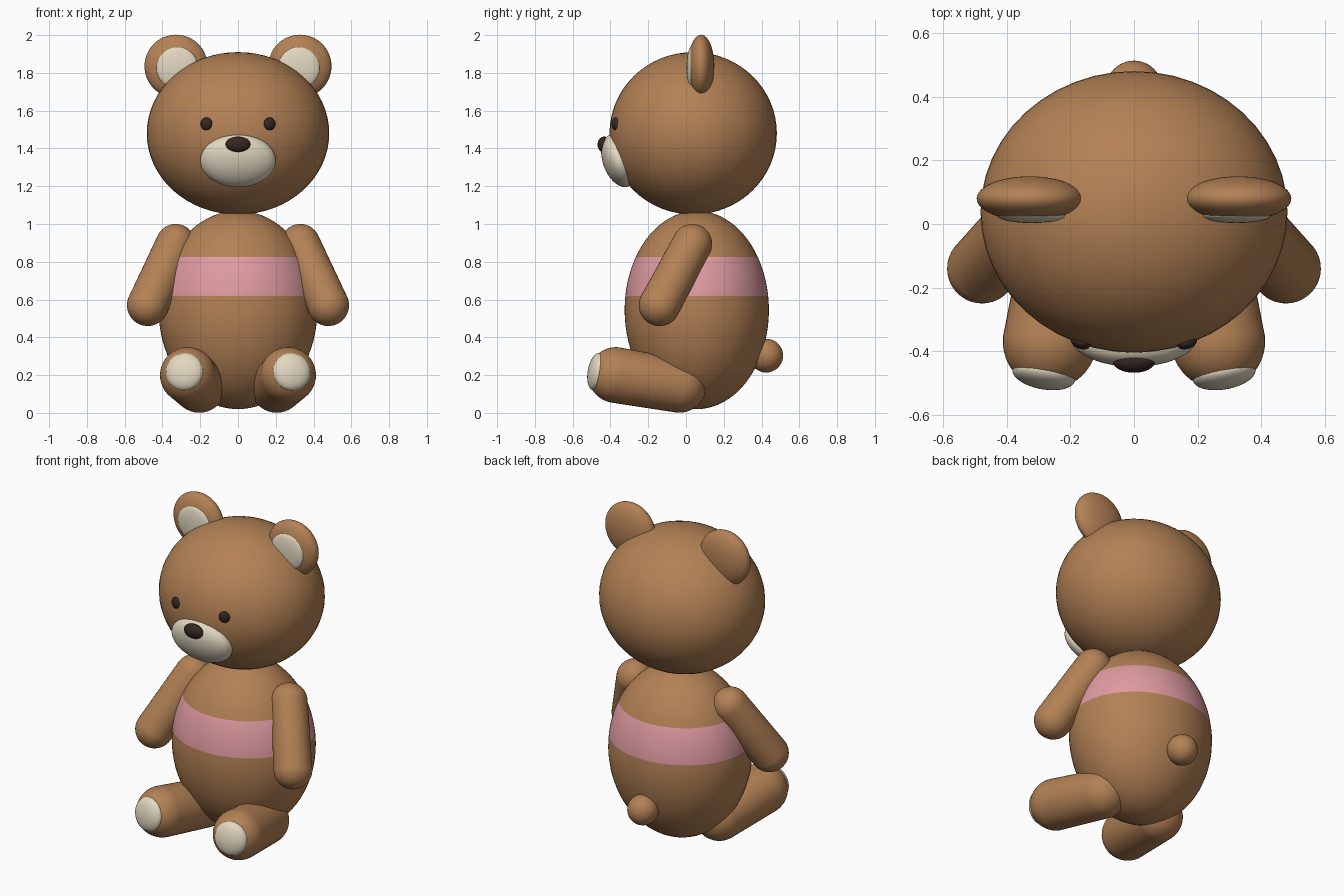
import bpy
import bmesh
from math import radians
from mathutils import Vector, Matrix, Euler

cube = bpy.data.objects.get("Cube")
if cube:
    bpy.data.objects.remove(cube, do_unlink=True)


def material(name, rgb):
    mat = bpy.data.materials.new(name)
    mat.use_nodes = True
    color = (*rgb, 1.0)
    mat.diffuse_color = color
    mat.node_tree.nodes["Principled BSDF"].inputs["Base Color"].default_value = color
    return mat


BROWN = material("brown fur", (0.45, 0.22, 0.09))
CREAM = material("cream plush", (0.76, 0.68, 0.53))
PINK = material("pink stripe", (0.74, 0.33, 0.36))
DARK = material("dark brown", (0.035, 0.019, 0.015))


def finish(name, bm, *mats):
    mesh = bpy.data.meshes.new(name)
    for face in bm.faces:
        face.smooth = True
    bm.to_mesh(mesh)
    bm.free()
    for mat in mats:
        mesh.materials.append(mat)
    obj = bpy.data.objects.new(name, mesh)
    bpy.context.collection.objects.link(obj)
    return obj


def ellipsoid(name, center, radii, mat, rotation=None):
    bm = bmesh.new()
    bmesh.ops.create_uvsphere(bm, u_segments=48, v_segments=32, radius=1)
    turn = rotation.to_matrix().to_4x4() if rotation else Matrix()
    place = Matrix.Translation(center) @ turn @ Matrix.Diagonal((*radii, 1))
    bmesh.ops.transform(bm, matrix=place, verts=bm.verts)
    return finish(name, bm, mat)


def capsule(name, start, end, r_start, r_end, mat):
    """Round-ended limb: a sphere whose two halves are pulled apart."""
    start, end = Vector(start), Vector(end)
    axis = end - start
    bm = bmesh.new()
    bmesh.ops.create_uvsphere(bm, u_segments=40, v_segments=27, radius=1)
    for v in bm.verts:
        far = v.co.z > 0
        v.co *= r_end if far else r_start
        if far:
            v.co.z += axis.length
    turn = axis.to_track_quat('Z', 'Y').to_matrix().to_4x4()
    bmesh.ops.transform(bm, matrix=Matrix.Translation(start) @ turn, verts=bm.verts)
    return finish(name, bm, mat)


# Body with a striped band cut into it
BAND = (0.62, 0.825)
bm = bmesh.new()
bmesh.ops.create_uvsphere(bm, u_segments=64, v_segments=40, radius=1)
place = Matrix.Translation((0, 0.057, 0.545)) @ Matrix.Diagonal((0.42, 0.382, 0.525, 1))
bmesh.ops.transform(bm, matrix=place, verts=bm.verts)
for z in BAND:
    bmesh.ops.bisect_plane(bm, geom=bm.verts[:] + bm.edges[:] + bm.faces[:],
                           plane_co=(0, 0, z), plane_no=(0, 0, 1))
for face in bm.faces:
    face.material_index = int(BAND[0] < face.calc_center_median().z < BAND[1])
finish("body", bm, BROWN, PINK)

# Head, muzzle, nose and tail
ellipsoid("head", (0, 0.038, 1.48), (0.483, 0.443, 0.43), BROWN)
ellipsoid("muzzle", (0, -0.355, 1.335), (0.2, 0.085, 0.145), CREAM,
          Euler((radians(20), 0, 0)))
ellipsoid("nose", (0, -0.433, 1.42), (0.066, 0.035, 0.043), DARK)
ellipsoid("tail", (0, 0.425, 0.303), (0.089, 0.089, 0.089), BROWN)

# Paired parts
for side, s in (("left", 1), ("right", -1)):
    ellipsoid(side + "_eye", (s * 0.167, -0.373, 1.53), (0.032, 0.02, 0.034), DARK,
              Euler((0, 0, s * radians(18))))
    ellipsoid(side + "_ear", (s * 0.328, 0.08, 1.835), (0.167, 0.07, 0.167), BROWN)
    ellipsoid(side + "_inner_ear", (s * 0.322, 0.028, 1.827), (0.11, 0.025, 0.11), CREAM)
    capsule(side + "_arm", (s * 0.33, 0.033, 0.895), (s * 0.478, -0.14, 0.57),
            0.105, 0.11, BROWN)

    hip = Vector((s * 0.205, -0.035, 0.143))
    foot = Vector((s * 0.265, -0.37, 0.2))
    capsule(side + "_leg", hip, foot, 0.142, 0.148, BROWN)
    toward = (foot - hip).normalized()
    ellipsoid(side + "_foot_pad", foot + toward * 0.108, (0.1, 0.1, 0.043), CREAM,
              toward.to_track_quat('Z', 'Y'))
